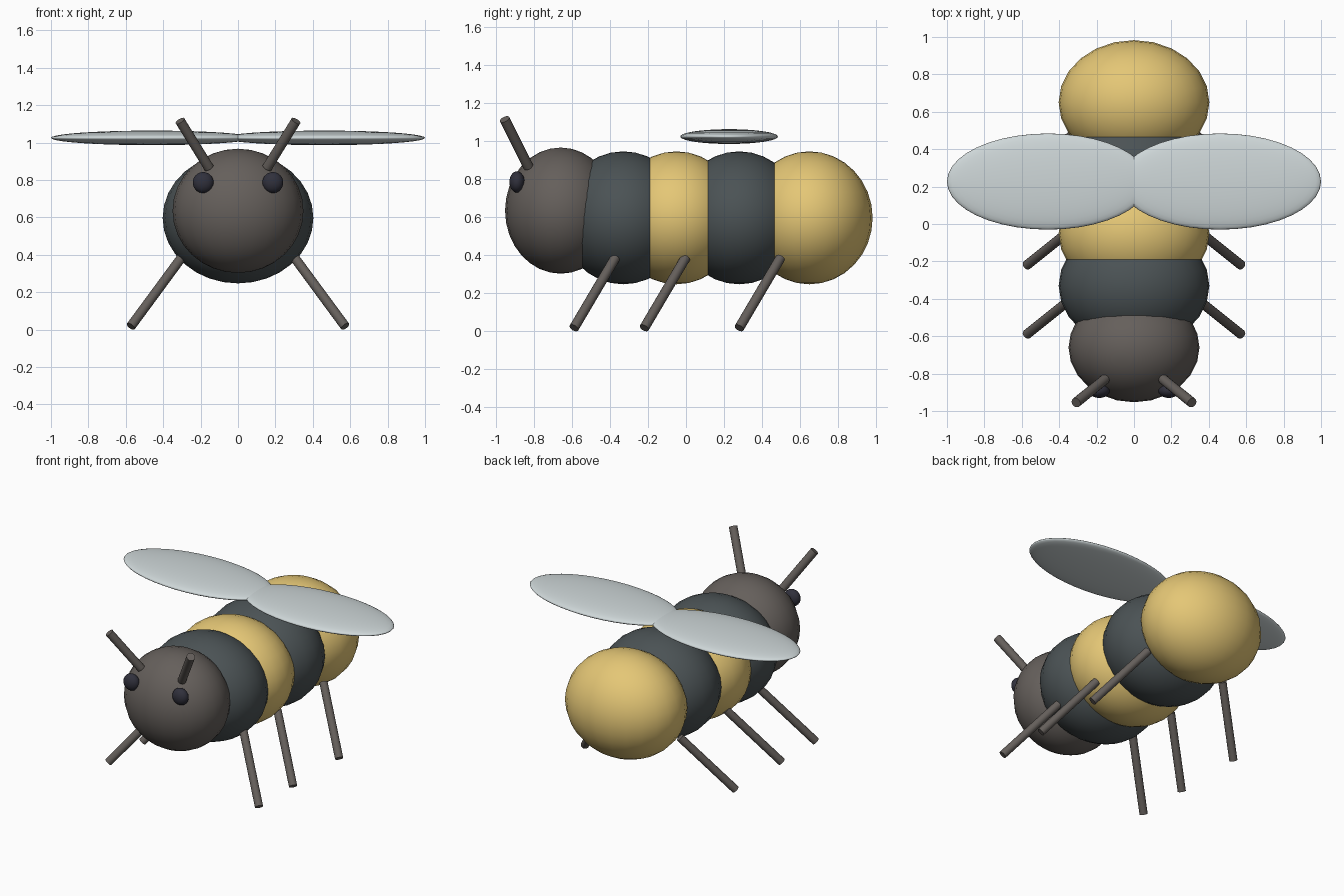
import bpy
from mathutils import Vector

if "Cube" in bpy.data.objects:
    bpy.data.objects.remove(bpy.data.objects["Cube"])


def material(name, rgb):
    m = bpy.data.materials.new(name)
    m.diffuse_color = (*rgb, 1)
    m.use_nodes = True
    m.node_tree.nodes["Principled BSDF"].inputs["Base Color"].default_value = m.diffuse_color
    return m


BROWN = material("brown", (0.13, 0.115, 0.105))
DARK = material("charcoal", (0.07, 0.085, 0.09))
YELLOW = material("yellow", (0.78, 0.57, 0.18))
PALE = material("pale", (0.62, 0.68, 0.69))
BLACK = material("black", (0.03, 0.03, 0.045))


def finish(name, mat, angle):
    ob = bpy.context.object
    ob.name = name
    ob.data.materials.append(mat)
    bpy.ops.object.transform_apply(location=False, rotation=False, scale=True)
    bpy.ops.object.shade_smooth_by_angle(angle=angle)


def ellipsoid(name, center, radii, mat, segments=24, rings=16):
    bpy.ops.mesh.primitive_uv_sphere_add(segments=segments, ring_count=rings,
                                         radius=1, location=center)
    bpy.context.object.scale = radii
    finish(name, mat, 3.0)


def rod(name, a, b, radius, mat):
    a, b = Vector(a), Vector(b)
    d = b - a
    bpy.ops.mesh.primitive_cylinder_add(
        vertices=16, radius=radius, depth=d.length, location=(a + b) / 2,
        rotation=d.to_track_quat('Z', 'Y').to_euler())
    finish(name, mat, 0.7)


# striped body segments and head
for i, y in enumerate((-0.33, -0.05, 0.28, 0.65)):
    ellipsoid(f"body_segment_{i + 1}", (0, y, 0.597), (0.403, 0.333, 0.35),
              YELLOW if i % 2 else DARK)
ellipsoid("head", (0, -0.66, 0.635), (0.35, 0.293, 0.332), BROWN)

for side, s in (("right", 1), ("left", -1)):
    # wings float just above the back
    ellipsoid(f"{side}_wing", (s * 0.46, 0.227, 1.025), (0.54, 0.257, 0.039),
              PALE, 40, 20)
    # eyes
    ellipsoid(f"{side}_eye", (s * 0.186, -0.89, 0.786), (0.056, 0.04, 0.056), BLACK)
    # antennae
    rod(f"{side}_antenna", (s * 0.155, -0.83, 0.865), (s * 0.31, -0.955, 1.116),
        0.027, BROWN)
    # legs
    for pos, y in (("front", -0.59), ("middle", -0.22), ("rear", 0.28)):
        rod(f"{side}_{pos}_leg", (s * 0.573, y, 0.017),
            (s * 0.302, y + 0.217, 0.385), 0.026, BROWN)
